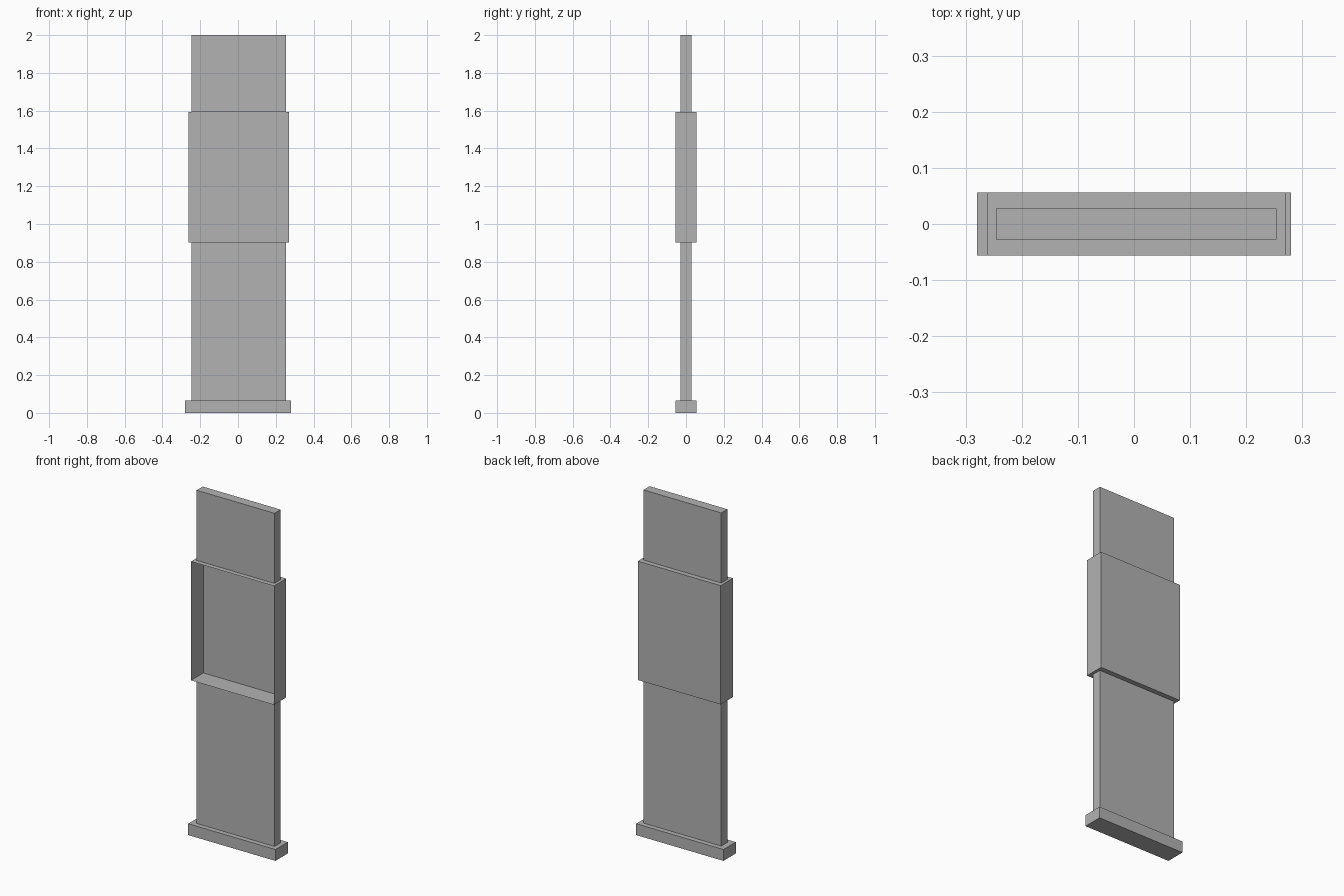
import bpy
import bmesh
from mathutils import Matrix, Vector

cube = bpy.data.objects.get("Cube")
if cube:
    bpy.data.objects.remove(cube, do_unlink=True)

# Single plain grey
grey = bpy.data.materials.new("plain grey")
grey.use_nodes = True
colour = (0.45, 0.45, 0.45, 1)
grey.diffuse_color = colour
grey.node_tree.nodes["Principled BSDF"].inputs["Base Color"].default_value = colour


def box(name, x, y, z, open_front=False):
    """Box spanning the given ranges, optionally without its front face."""
    low, high = (Vector(p) for p in zip(x, y, z))
    bm = bmesh.new()
    place = Matrix.Translation((low + high) / 2) @ Matrix.Diagonal((high - low).to_4d())
    bmesh.ops.create_cube(bm, size=1, matrix=place)
    bm.normal_update()
    if open_front:
        front = [f for f in bm.faces if f.normal.y < -0.5]
        bmesh.ops.delete(bm, geom=front, context="FACES")
    mesh = bpy.data.meshes.new(name)
    bm.to_mesh(mesh)
    bm.free()
    mesh.materials.append(grey)
    obj = bpy.data.objects.new(name, mesh)
    bpy.context.collection.objects.link(obj)
    return obj


base_top, case_bottom, case_top = 0.066, 0.903, 1.593
depth = (-0.0565, 0.0565)
panel_x, panel_y = (-0.246, 0.254), (-0.028, 0.028)

# Foot, lower post, open-fronted thin case, upper post
box("base", (-0.28, 0.28), depth, (0, base_top))
box("lower_panel", panel_x, panel_y, (base_top, case_bottom))
box("open_case", (-0.262, 0.27), depth, (case_bottom, case_top), open_front=True)
box("upper_panel", panel_x, panel_y, (case_top, 2))
